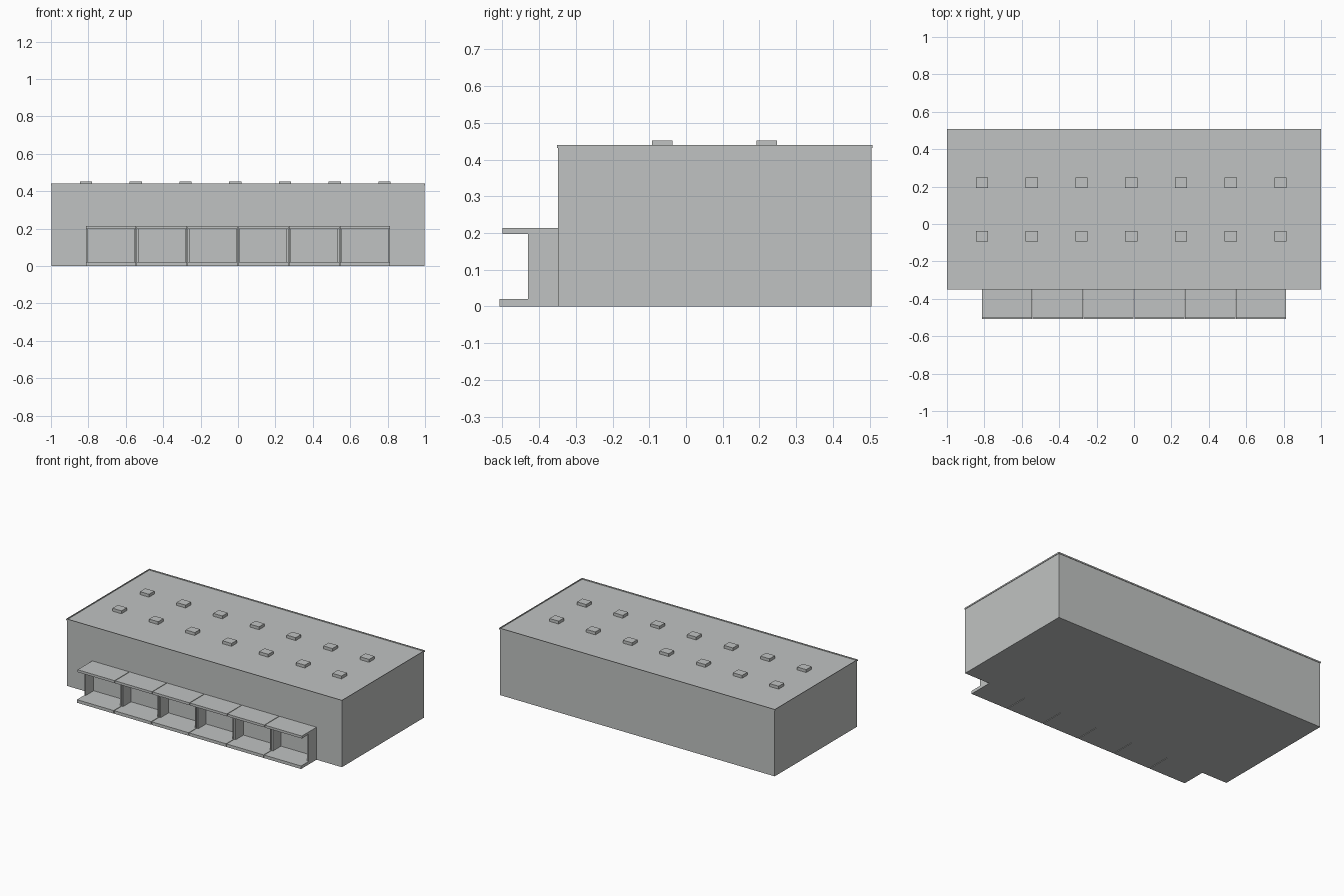
import bpy
import bmesh
from mathutils import Vector

default = bpy.data.objects.get("Cube")
if default:
    bpy.data.objects.remove(default, do_unlink=True)

grey = bpy.data.materials.new("light grey")
grey.use_nodes = True
COLOUR = (0.53, 0.545, 0.54, 1)
grey.diffuse_color = COLOUR
grey.node_tree.nodes["Principled BSDF"].inputs["Base Color"].default_value = COLOUR


def box(name, low, high, recess=None):
    """Box between two corners; recess = (rim width, depth) sinks the top."""
    low, high = Vector(low), Vector(high)
    bm = bmesh.new()
    bmesh.ops.create_cube(bm, size=1)
    for v in bm.verts:
        v.co = (low + high) / 2 + v.co * (high - low)
    if recess:
        bm.normal_update()
        top = max(bm.faces, key=lambda f: f.calc_center_median().z)
        bmesh.ops.inset_region(bm, faces=[top], thickness=recess[0])
        # A second ring becomes the upright inner face of the rim
        bmesh.ops.inset_region(bm, faces=[top], thickness=0.0005)
        for v in top.verts:
            v.co.z -= recess[1]
    mesh = bpy.data.meshes.new(name)
    bm.to_mesh(mesh)
    bm.free()
    mesh.materials.append(grey)
    obj = bpy.data.objects.new(name, mesh)
    bpy.context.collection.objects.link(obj)
    return obj


# Main hall and its slightly overhanging roof edge
FRONT, BACK = -0.348, 0.505
box("hall", (-0.997, FRONT, 0), (0.997, BACK, 0.431))
box("roof", (-1, FRONT - 0.003, 0.431), (1, BACK + 0.003, 0.44), (0.004, 0.007))

# Two rows of roof hatches
for row, y in enumerate((-0.065, 0.22)):
    for i in range(7):
        x = -0.813 + 0.266 * i
        box(f"roof_hatch_{row + 1}_{i + 1}",
            (x - 0.033, y - 0.028, 0.43), (x + 0.033, y + 0.028, 0.452))

# Six loading bays, each with platform, canopy and two side walls
BAYS, PITCH, GAP, WALL = 6, 0.2717, 0.002, 0.01
for i in range(BAYS):
    left = (i - BAYS / 2) * PITCH + GAP
    right = left + PITCH - 2 * GAP
    box(f"bay_platform_{i + 1}", (left, -0.508, 0), (right, FRONT, 0.02))
    box(f"bay_canopy_{i + 1}", (left, -0.5, 0.197), (right, FRONT, 0.213))
    for side, x in (("right", left), ("left", right - WALL)):
        box(f"bay_{side}_wall_{i + 1}", (x, -0.43, 0.02), (x + WALL, FRONT, 0.197))
